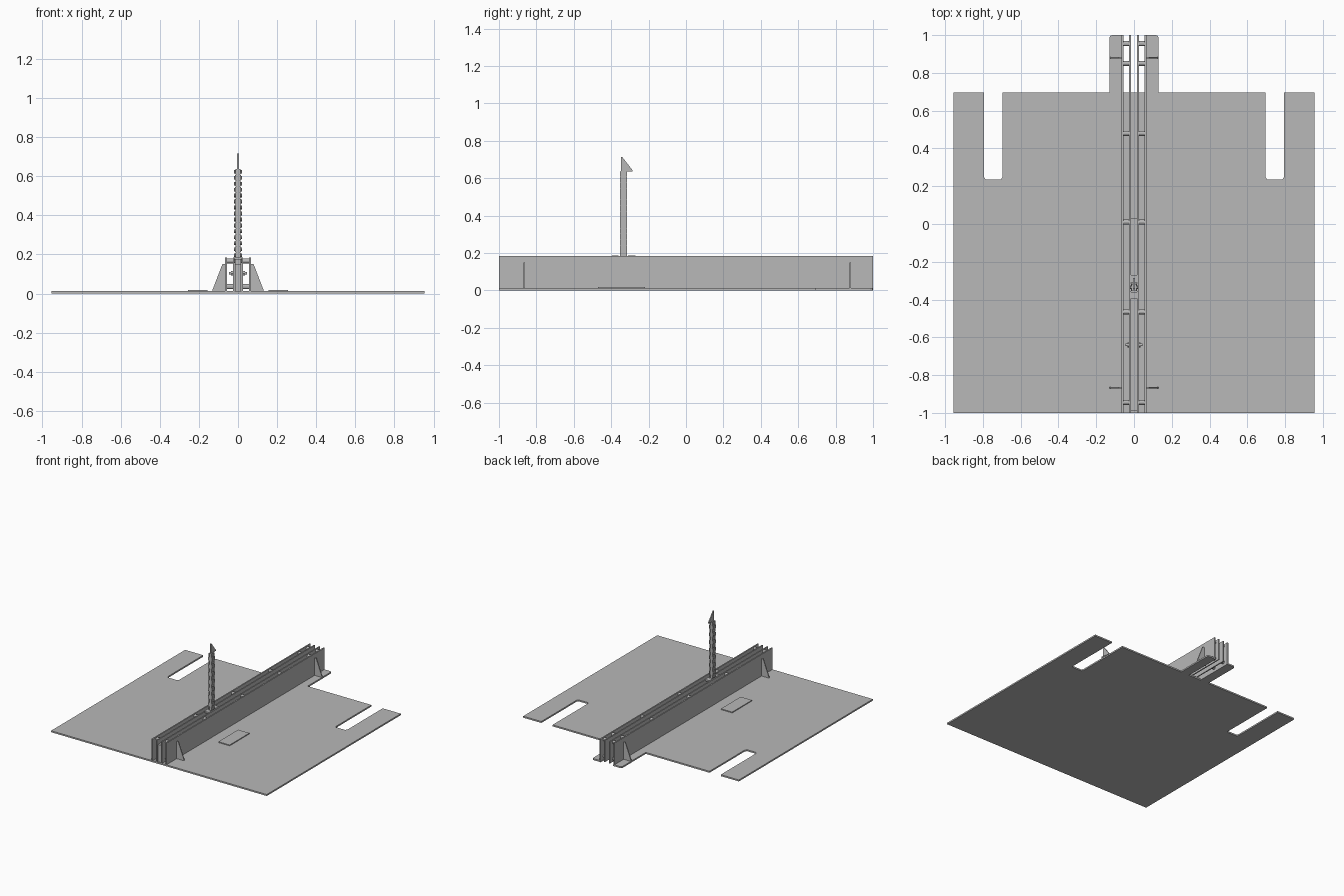
import bpy, bmesh, math
from mathutils import Matrix, Vector

cube = bpy.data.objects.get("Cube")
if cube:
    bpy.data.objects.remove(cube, do_unlink=True)

grey = bpy.data.materials.new("plain grey")
grey.use_nodes = True
grey.diffuse_color = (0.48, 0.48, 0.48, 1)
grey.node_tree.nodes["Principled BSDF"].inputs["Base Color"].default_value = grey.diffuse_color


def finish(name, bm):
    bmesh.ops.recalc_face_normals(bm, faces=bm.faces)
    mesh = bpy.data.meshes.new(name)
    bm.to_mesh(mesh)
    bm.free()
    mesh.materials.append(grey)
    obj = bpy.data.objects.new(name, mesh)
    bpy.context.collection.objects.link(obj)
    return obj


def add_box(bm, x0, x1, y0, y1, z0, z1):
    scale = Matrix.Diagonal((abs(x1 - x0), y1 - y0, z1 - z0, 1))
    place = Matrix.Translation(((x0 + x1) / 2, (y0 + y1) / 2, (z0 + z1) / 2))
    bmesh.ops.create_cube(bm, size=1, matrix=place @ scale)


def add_rod(bm, x0, x1, y, z, radius, sides=12):
    place = Matrix.Translation(((x0 + x1) / 2, y, z)) @ Matrix.Rotation(math.pi / 2, 4, 'Y')
    bmesh.ops.create_cone(bm, cap_ends=True, segments=sides, radius1=radius,
                          radius2=radius, depth=abs(x1 - x0), matrix=place)


def add_prism(bm, points, direction):
    face = bm.faces.new([bm.verts.new(p) for p in points])
    extruded = bmesh.ops.extrude_face_region(bm, geom=[face])
    verts = [g for g in extruded["geom"] if isinstance(g, bmesh.types.BMVert)]
    bmesh.ops.translate(bm, verts=verts, vec=Vector(direction))


def box(name, *bounds):
    bm = bmesh.new()
    add_box(bm, *bounds)
    return finish(name, bm)


# Base plate with two open slots in the back edge
BASE, TOP, BACK = 0.012, 0.185, 0.695
half = [(0.955, -1), (0.955, BACK), (0.795, BACK), (0.795, 0.25), (0.785, 0.235),
        (0.705, 0.235), (0.695, 0.25), (0.695, BACK)]
outline = half + [(-x, y) for x, y in reversed(half)]
bm = bmesh.new()
add_prism(bm, [(x, y, 0) for x, y in outline], (0, 0, BASE))
finish("base_plate", bm)

# Everything that repeats on both sides of the track
for side, s in (("left", 1), ("right", -1)):
    bm = bmesh.new()
    foot = [(0.055, BACK), (0.13, BACK), (0.13, 0.985), (0.126, 0.996), (0.115, 1), (0.055, 1)]
    add_prism(bm, [(s * x, y, 0) for x, y in foot], (0, 0, BASE))
    finish(side + "_foot_flange", bm)

    box(side + "_outer_wall", s * 0.056, s * 0.066, -1, 1, BASE, TOP)
    box(side + "_inner_wall", s * 0.017, s * 0.026, -1, 1, BASE, TOP)
    box(side + "_pad", s * 0.155, s * 0.255, -0.47, -0.22, BASE, 0.019)

    # Triangular gussets
    bm = bmesh.new()
    for y in (-0.87, 0.875):
        gusset = [(0.066, BASE), (0.13, BASE), (0.13, 0.02), (0.08, 0.15), (0.066, 0.15)]
        add_prism(bm, [(s * x, y, z) for x, z in gusset], (0, 0.008, 0))
    finish(side + "_gussets", bm)

    # Spacer rods joining the inner and outer walls
    bm = bmesh.new()
    for y in (-0.945, -0.465, 0.01, 0.48, 0.85, 0.955):
        for z in (0.035, 0.167):
            add_rod(bm, s * 0.024, s * 0.058, y, z, 0.013)
    finish(side + "_spacers", bm)

    bm = bmesh.new()
    add_rod(bm, s * 0.024, s * 0.035, -0.64, 0.103, 0.013, 6)
    add_rod(bm, s * 0.035, s * 0.046, -0.64, 0.103, 0.007)
    finish(side + "_bolt", bm)

# Guide bar lying between the inner walls
box("guide_bar", -0.015, 0.015, -0.99, 0.03, BASE, 0.15)

# Collar where the chain leaves the track
bm = bmesh.new()
for y0, y1 in ((-0.395, -0.36), (-0.31, -0.27)):
    add_box(bm, -0.018, 0.018, y0, y1, 0.175, 0.188)
finish("chain_collar", bm)

# Upright rigid chain of side plates and pins
CHAIN_Y, PITCH, START = -0.335, 0.0305, 0.15
bm = bmesh.new()
for i in range(16):
    z = START + i * PITCH
    shift = 0.003 * (i % 2)
    for s in (-1, 1):
        add_box(bm, s * (0.011 - shift), s * (0.016 - shift),
                CHAIN_Y - 0.019, CHAIN_Y + 0.019, z + 0.001, z + PITCH - 0.001)
    add_box(bm, -0.009, 0.009, CHAIN_Y - 0.016, CHAIN_Y + 0.016, z, z + PITCH)
    add_rod(bm, -0.02, 0.02, CHAIN_Y, z + PITCH / 2, 0.01, 10)
finish("upright_chain", bm)

# Pointed fin on top of the chain
bm = bmesh.new()
fin = [(-0.348, 0.635), (-0.285, 0.635), (-0.285, 0.642), (-0.342, 0.715), (-0.348, 0.715)]
add_prism(bm, [(-0.004, y, z) for y, z in fin], (0.008, 0, 0))
finish("chain_fin", bm)
